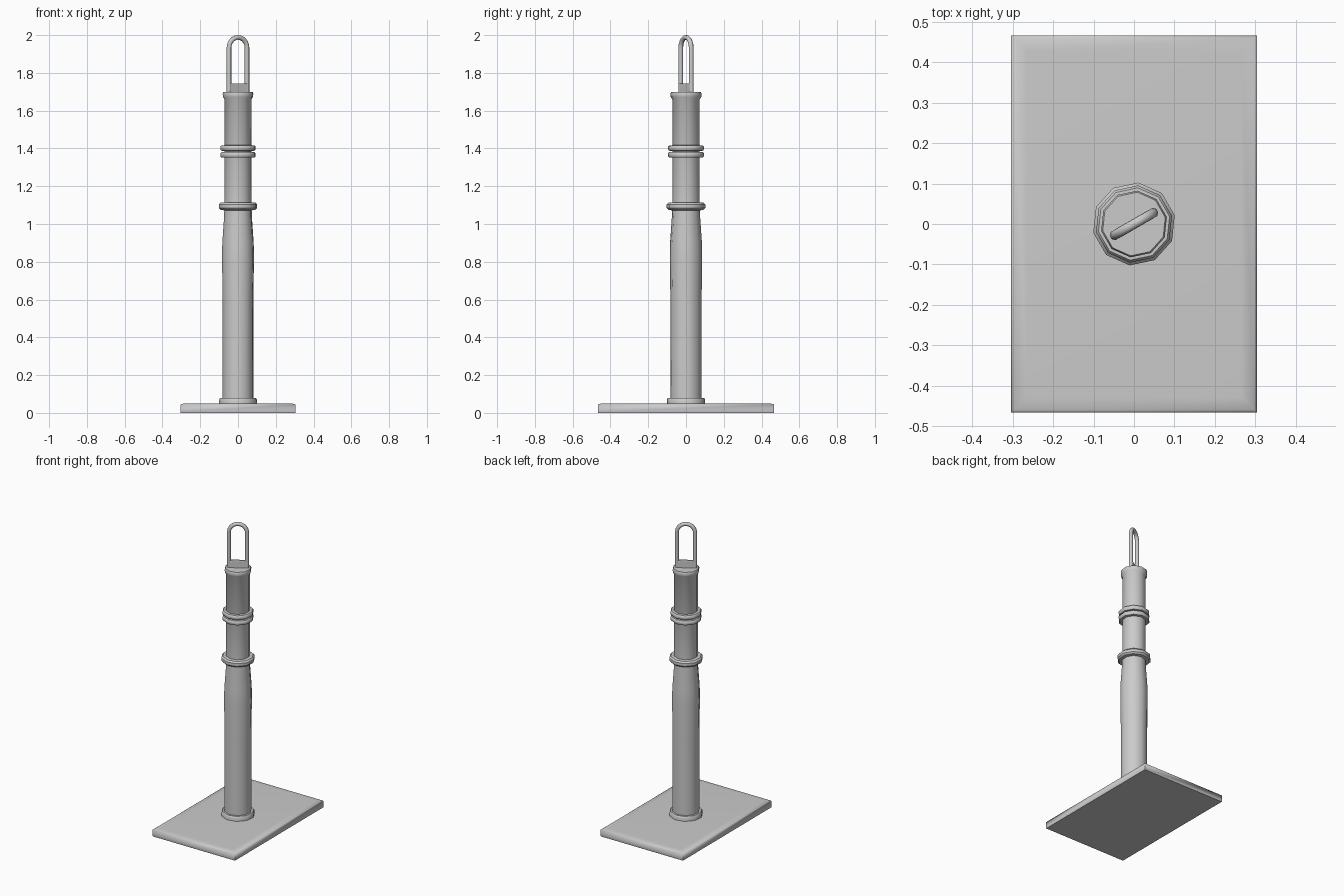
import bpy, bmesh, math
from mathutils import Vector

if "Cube" in bpy.data.objects:
    bpy.data.objects.remove(bpy.data.objects["Cube"])

SIDES = 10
TURN = math.radians(12)      # facet rotation of the post
YAW = math.radians(30)       # rotation of the top loop


def skin(name, rings, angle=40, closed=False):
    """Join a list of equal-length vertex rings into a capped smooth mesh."""
    bm = bmesh.new()
    vs = [[bm.verts.new(p) for p in ring] for ring in rings]
    n = len(rings[0])
    for a, b in zip(vs, vs[1:]):
        for i in range(n):
            j = (i + 1) % n
            bm.faces.new((a[i], a[j], b[j], b[i]))
    bm.faces.new(vs[0][::-1])
    bm.faces.new(vs[-1])
    bmesh.ops.recalc_face_normals(bm, faces=bm.faces)
    me = bpy.data.meshes.new(name)
    bm.to_mesh(me)
    bm.free()
    ob = bpy.data.objects.new(name, me)
    bpy.context.collection.objects.link(ob)
    bpy.ops.object.select_all(action='DESELECT')
    ob.select_set(True)
    bpy.context.view_layer.objects.active = ob
    bpy.ops.object.shade_smooth_by_angle(angle=math.radians(angle))
    return ob


def turned(name, profile):
    rings = [[(r * math.cos(TURN + k * math.tau / SIDES),
               r * math.sin(TURN + k * math.tau / SIDES), z)
              for k in range(SIDES)] for r, z in profile]
    return skin(name, rings)


def rect(hx, hy, z):
    return [(-hx, -hy, z), (hx, -hy, z), (hx, hy, z), (-hx, hy, z)]


# Base plate with a softly chamfered rim
skin("base_plate", [rect(.303, .465, 0), rect(.305, .467, .006),
                    rect(.305, .467, .043), rect(.298, .46, .048),
                    rect(.265, .428, .05)], angle=60)

# Foot collar, swelling lower shaft, middle flange
turned("foot_collar", [(.102, .05), (.102, .07), (.096, .08), (.082, .08)])
turned("lower_shaft", [(.083, .05), (.083, .6), (.0865, .82), (.085, .9),
                       (.075, 1.04), (.074, 1.085)])
turned("middle_flange", [(.074, 1.072), (.094, 1.075), (.103, 1.085),
                         (.103, 1.103), (.094, 1.113), (.074, 1.115)])

# Upper shaft with flared cap
turned("upper_shaft", [(.073, 1.08), (.073, 1.66), (.081, 1.672),
                       (.083, 1.69), (.079, 1.7)])

# Pair of thin rings
for i, z in enumerate((1.366, 1.402)):
    turned(f"thin_ring_{i + 1}", [(.074, z - .015), (.09, z - .014),
                                  (.096, z - .007), (.096, z + .007),
                                  (.09, z + .014), (.074, z + .015)])

# Top loop: an arch swept with an octagonal section
HALF, R, SPRING = .055, .0125, 1.933
path = [(HALF, 1.69)]
path += [(HALF * math.cos(t * math.pi / 10), SPRING + HALF * math.sin(t * math.pi / 10))
         for t in range(11)]
path += [(-HALF, 1.69)]
rings = []
for i, (u, z) in enumerate(path):
    a, b = path[max(i - 1, 0)], path[min(i + 1, len(path) - 1)]
    if i in (1, len(path) - 2):
        nu, nz = math.copysign(1, u), 0
    else:
        d = Vector((b[0] - a[0], b[1] - a[1])).normalized()
        nu, nz = d.y, -d.x
    rings.append([(u + nu * R * math.cos(s), R * math.sin(s), z + nz * R * math.cos(s))
                  for s in (k * math.tau / 8 + math.pi / 8 for k in range(8))])
loop = skin("top_loop", rings, angle=50)
loop.rotation_euler.z = YAW

# Cross block filling the bottom of the loop
block = skin("loop_block", [rect(.05, .012, 1.69), rect(.05, .012, 1.74),
                            rect(.05, .009, 1.745)], angle=30)
block.rotation_euler.z = YAW
